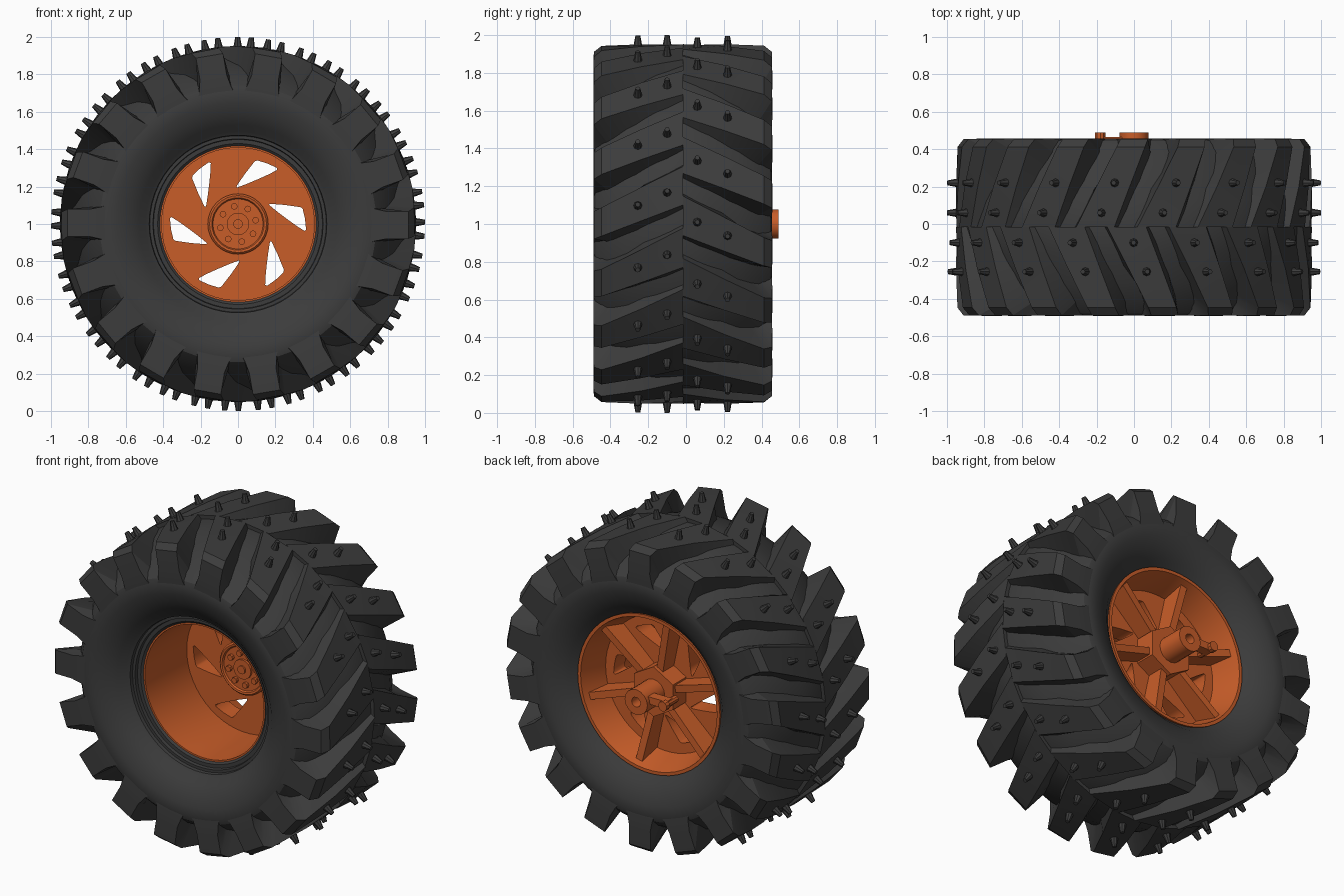
import bpy, bmesh
from math import sin, cos, pi, radians
from mathutils import Matrix, Vector

if "Cube" in bpy.data.objects:
    bpy.data.objects.remove(bpy.data.objects["Cube"])

CZ, Y0 = 1.0, -0.017          # axle height, tyre mid-plane


def material(name, col):
    m = bpy.data.materials.new(name)
    m.diffuse_color = (*col, 1)
    m.use_nodes = True
    m.node_tree.nodes["Principled BSDF"].inputs["Base Color"].default_value = m.diffuse_color
    return m


RUBBER = material("rubber", (0.045, 0.045, 0.045))
ORANGE = material("orange_paint", (0.58, 0.11, 0.022))


def polar(r, deg, y):
    a = radians(deg)
    return Vector((r * cos(a), y, CZ + r * sin(a)))


def finish(name, bm, mat, smooth=None):
    bmesh.ops.recalc_face_normals(bm, faces=bm.faces)
    me = bpy.data.meshes.new(name)
    bm.to_mesh(me)
    bm.free()
    ob = bpy.data.objects.new(name, me)
    bpy.context.collection.objects.link(ob)
    me.materials.append(mat)
    if smooth:
        bpy.ops.object.select_all(action='DESELECT')
        bpy.context.view_layer.objects.active = ob
        ob.select_set(True)
        bpy.ops.object.shade_smooth_by_angle(angle=radians(smooth))
    return ob


def loft(bm, rings, closed):
    """Skin a list of equal point rings; wrap round or cap the ends."""
    vs = [[bm.verts.new(p) for p in ring] for ring in rings]
    n = len(vs[0])
    for i in range(len(vs) if closed else len(vs) - 1):
        a, b = vs[i], vs[(i + 1) % len(vs)]
        for j in range(n):
            k = (j + 1) % n
            bm.faces.new((a[j], a[k], b[k], b[j]))
    if not closed:
        bm.faces.new(vs[0])
        bm.faces.new(vs[-1])


def revolve(name, prof, mat, seg=54, smooth=30):
    """Spin a closed (radius, y) profile about the axle."""
    bm = bmesh.new()
    loft(bm, [[polar(r, 360 * i / seg, y) for r, y in prof] for i in range(seg)], True)
    return finish(name, bm, mat, smooth)


def add_cyl(bm, r, y1, y2, x=0, z=0, seg=16):
    m = Matrix.Translation((x, (y1 + y2) / 2, CZ + z)) @ Matrix.Rotation(pi / 2, 4, 'X')
    bmesh.ops.create_cone(bm, cap_ends=True, segments=seg, radius1=r, radius2=r,
                          depth=abs(y2 - y1), matrix=m)


# Tyre carcass, with the stepped bead on the front
half = [(0.495, 0.375), (0.53, 0.41), (0.59, 0.446), (0.65, 0.466), (0.705, 0.473),
        (0.74, 0.462), (0.785, 0.41), (0.845, 0.30), (0.90, 0.14)]
prof = [(r, Y0 + d) for r, d in half] + [(0.925, Y0)]
prof += [(r, Y0 - d) for r, d in reversed(half)]
prof += [(0.475, -0.38), (0.472, -0.36), (0.455, -0.36), (0.452, -0.34),
         (0.43, -0.34), (0.412, -0.325), (0.44, -0.30), (0.455, 0.15), (0.485, 0.35)]
revolve("tyre_carcass", prof, RUBBER)

# Chevron lugs: top offset, top radius, base offset, base radius, half angles
STATIONS = [(0.0, 0.952, 0.0, 0.88, 6.3, 9.0),
            (0.22, 0.952, 0.20, 0.84, 5.4, 8.2),
            (0.43, 0.946, 0.34, 0.77, 4.6, 7.0),
            (0.471, 0.915, 0.38, 0.75, 4.6, 7.0),
            (0.474, 0.80, 0.41, 0.73, 5.2, 7.5),
            (0.472, 0.74, 0.42, 0.71, 6.6, 8.2),
            (0.468, 0.69, 0.43, 0.67, 8.5, 9.0)]


def lug_angle(side, y):
    return 12.8 + 27 * y if side < 0 else 2.2 - 27 * y


bm = bmesh.new()
studs = bmesh.new()
for side in (-1, 1):
    for k in range(18):
        rings = []
        for d, rt, db, rb, ht, hb in STATIONS:
            y, yb = Y0 + side * d, Y0 + side * db
            c = lug_angle(side, y) + 20 * k
            rings.append([polar(rb, c - hb, yb), polar(rt, c - ht, y),
                          polar(rt, c + ht, y), polar(rb, c + hb, yb)])
        loft(bm, rings, False)
        # Two tapered studs per lug
        for y in ((-0.255, -0.1) if side < 0 else (0.06, 0.22)):
            p = polar(0.968, lug_angle(side, y) + 20 * k, y)
            q = (p - Vector((0, y, CZ))).to_track_quat('Z', 'Y')
            bmesh.ops.create_cone(studs, cap_ends=True, segments=8, radius1=0.025,
                                  radius2=0.013, depth=0.064,
                                  matrix=Matrix.Translation(p) @ q.to_matrix().to_4x4())
finish("tread_lugs", bm, RUBBER, 20)
finish("tread_studs", studs, RUBBER)

# Rim barrel
revolve("rim_barrel", [(0.408, -0.33), (0.408, 0.10), (0.42, 0.20), (0.468, 0.365),
                       (0.488, 0.365), (0.448, 0.16), (0.43, 0.10), (0.43, -0.33)], ORANGE)

# Wheel disc with six swept windows, as a filled curve
cu = bpy.data.curves.new("wheel_disc", 'CURVE')
cu.dimensions, cu.fill_mode, cu.extrude = '2D', 'BOTH', 0.055


def outline(pts):
    s = cu.splines.new('POLY')
    s.points.add(len(pts) - 1)
    for p, (x, y) in zip(s.points, pts):
        p.co = (x, y, 0, 1)
    s.use_cyclic_u = True


outline([(0.42 * cos(2 * pi * i / 54), 0.42 * sin(2 * pi * i / 54)) for i in range(54)])
WINDOW = [(0.166, 0.102), (0.172, 0.108), (0.25, 0.102), (0.335, 0.09), (0.346, 0.08),
          (0.358, 0.03), (0.364, -0.03), (0.355, -0.037), (0.31, -0.008), (0.26, 0.028),
          (0.21, 0.066)]
for k in range(6):
    c, s = cos(k * pi / 3), sin(k * pi / 3)
    outline([(x * c - y * s, x * s + y * c) for x, y in WINDOW])
disc = bpy.data.objects.new("wheel_disc", cu)
disc.location, disc.rotation_euler = (0, 0.135, CZ), (pi / 2, 0, 0)
bpy.context.collection.objects.link(disc)
cu.materials.append(ORANGE)

# Six back ribs between the windows
bm = bmesh.new()
for k in range(6):
    a = 42 + 60 * k
    t = polar(0.022, a + 90, 0) - Vector((0, 0, CZ))
    rings = []
    for s in (-1, 1):
        rings.append([polar(r, a, y) + s * t for r, y in
                      ((0.06, 0.16), (0.06, 0.29), (0.46, 0.325), (0.42, 0.16))])
    loft(bm, rings, False)
finish("back_ribs", bm, ORANGE)

# Front hub plate with raised edge, bolts and cap
revolve("hub_plate", [(0.001, 0.09), (0.162, 0.09), (0.162, 0.052), (0.152, 0.042),
                      (0.140, 0.044), (0.134, 0.054), (0.001, 0.054)], ORANGE, 32)
bm = bmesh.new()
for k in range(8):
    a = radians(12 + 45 * k)
    add_cyl(bm, 0.018, 0.06, 0.035, 0.096 * cos(a), 0.096 * sin(a), 8)
add_cyl(bm, 0.06, 0.06, 0.04)
add_cyl(bm, 0.025, 0.06, 0.03)
finish("hub_bolts_and_cap", bm, ORANGE)

# Rear hub: hexagonal boss, bored axle sleeve, side arm and pin
bm = bmesh.new()
add_cyl(bm, 0.155, 0.16, 0.32, seg=6)
finish("rear_boss", bm, ORANGE)
revolve("axle_sleeve", [(0.03, 0.31), (0.03, 0.49), (0.078, 0.49), (0.078, 0.31)], ORANGE, 16)
bm = bmesh.new()
bmesh.ops.create_cube(bm, size=1, matrix=Matrix.Translation((-0.125, 0.435, CZ + 0.02))
                      @ Matrix.Diagonal((0.13, 0.06, 0.045, 1)))
add_cyl(bm, 0.022, 0.36, 0.475, -0.18, 0.02, 10)
add_cyl(bm, 0.03, 0.455, 0.488, -0.18, 0.02, 10)
finish("side_arm_and_pin", bm, ORANGE)
